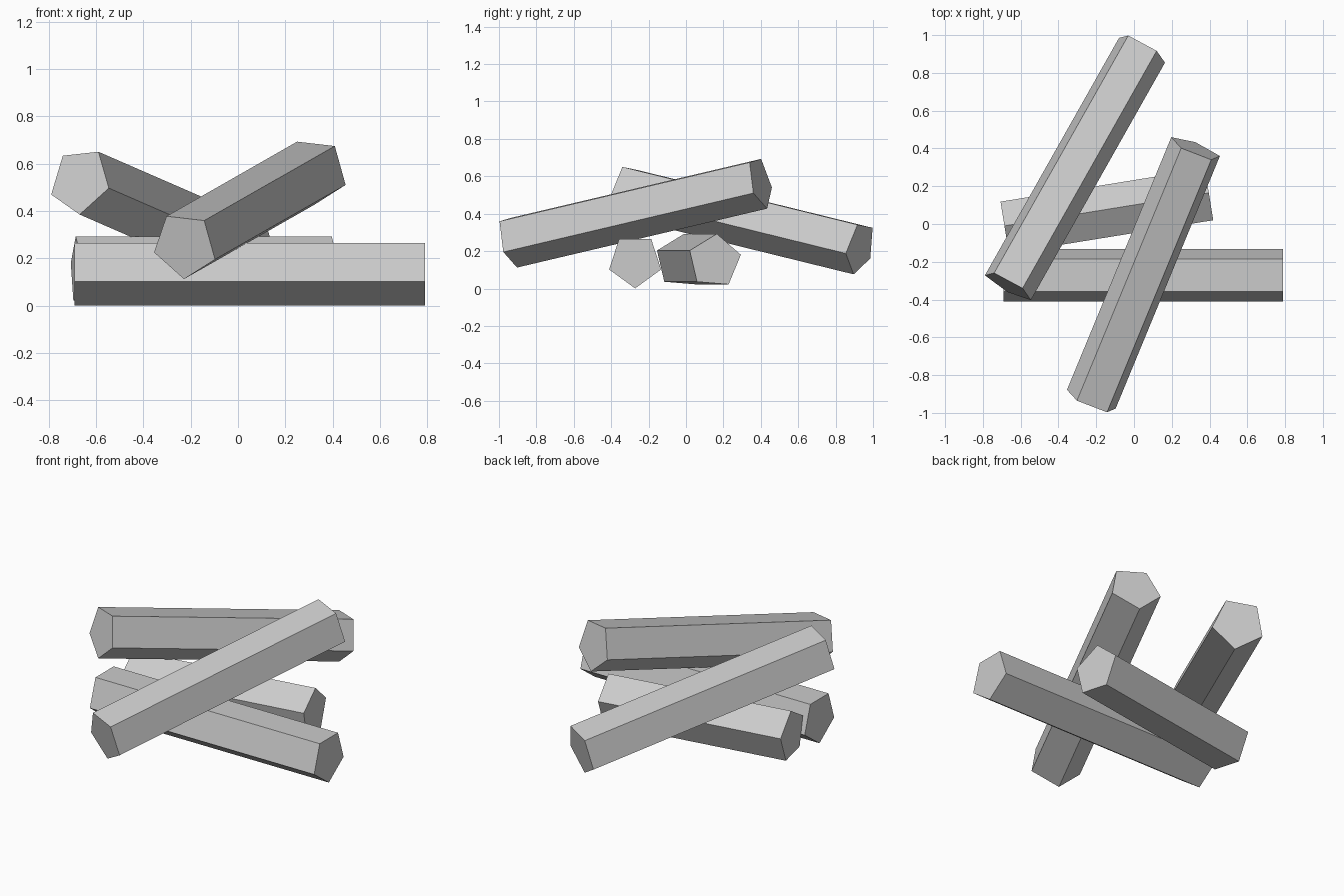
import bpy, bmesh, math
from mathutils import Vector

if "Cube" in bpy.data.objects:
    bpy.data.objects.remove(bpy.data.objects["Cube"])

RADIUS = 0.146
SIDES = 5


def log(name, start, end, corner):
    """Pentagonal log between two end centres; one corner points toward 'corner'."""
    start, end = Vector(start), Vector(end)
    axis = (end - start).normalized()
    u = Vector(corner)
    u = (u - axis * u.dot(axis)).normalized()
    v = axis.cross(u)
    bm = bmesh.new()
    ring = []
    for i in range(SIDES):
        a = 2 * math.pi * i / SIDES
        ring.append(bm.verts.new(start + RADIUS * (u * math.cos(a) + v * math.sin(a))))
    cap = bm.faces.new(ring)
    # Extrude the end profile along the log, keeping the starting cap
    out = bmesh.ops.extrude_face_region(bm, geom=[cap], use_keep_orig=True)
    moved = [g for g in out["geom"] if isinstance(g, bmesh.types.BMVert)]
    bmesh.ops.translate(bm, verts=moved, vec=end - start)
    bmesh.ops.recalc_face_normals(bm, faces=bm.faces)
    mesh = bpy.data.meshes.new(name)
    bm.to_mesh(mesh)
    bm.free()
    obj = bpy.data.objects.new(name, mesh)
    bpy.context.collection.objects.link(obj)
    return obj


# Two logs lying on the ground
log("front_ground_log", (-0.69, -0.272, 0.147), (0.79, -0.272, 0.147), (0, 0, -1))
log("short_ground_log", (-0.684, -0.022, 0.147), (0.398, 0.153, 0.147), (0, 0.012, 0.144))

# Two logs leaning across them
log("left_leaning_log", (-0.667, -0.327, 0.527), (0.043, 0.93, 0.218), (0.077, -0.013, 0.123))
log("right_leaning_log", (-0.225, -0.938, 0.254), (0.327, 0.399, 0.569), (-0.075, 0.003, 0.121))
